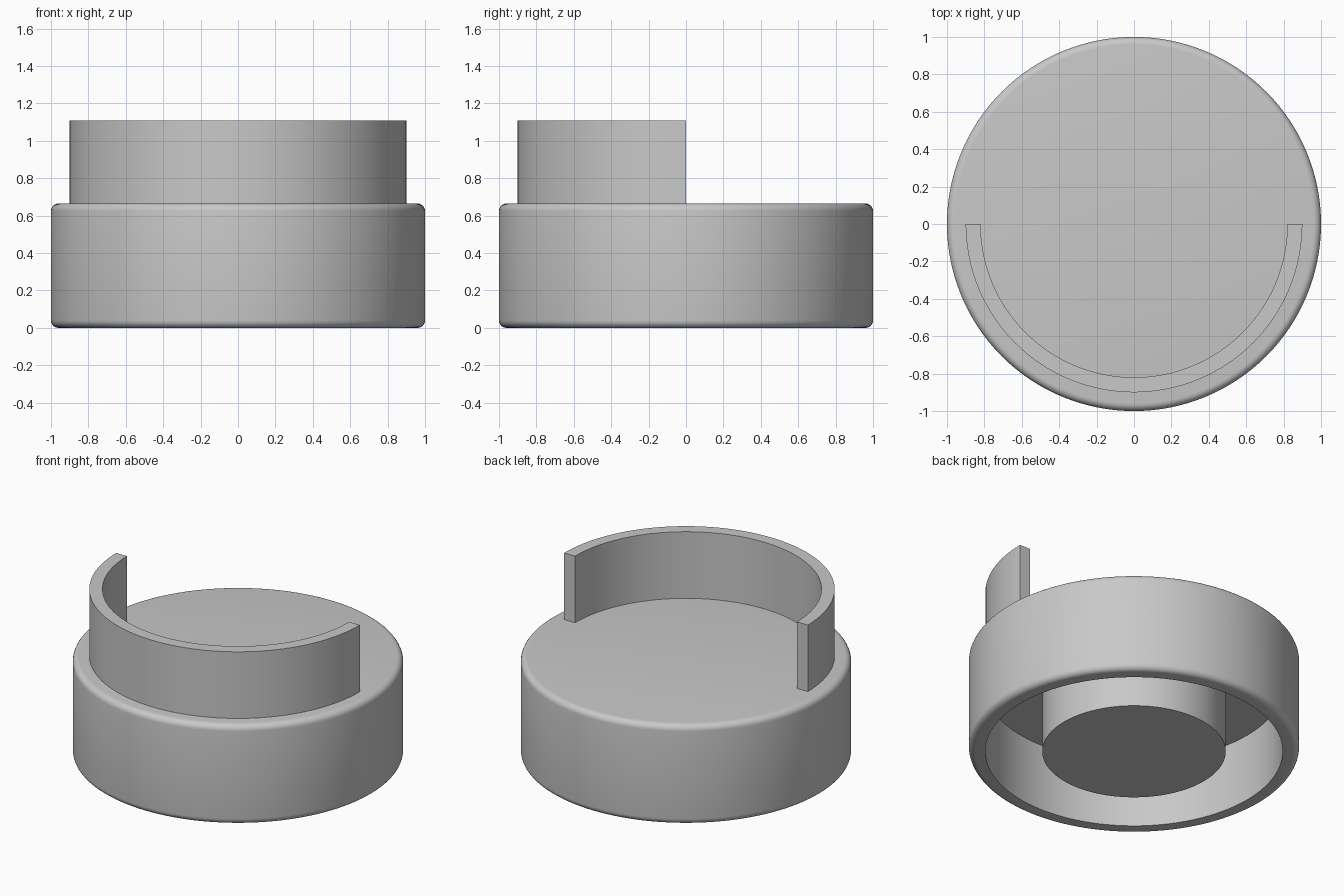
import bpy
import bmesh
from math import pi, sin, cos, radians
from mathutils import Matrix, Vector

cube = bpy.data.objects.get("Cube")
if cube:
    bpy.data.objects.remove(cube)

# Main dimensions
RADIUS, BASE_TOP, ROUND = 1.0, 0.665, 0.04
CAVITY_RADIUS, CAVITY_DEPTH, POST_RADIUS = 0.9, 0.45, 0.555
WALL_INNER, WALL_OUTER, WALL_TOP = 0.82, 0.9, 1.11

grey = bpy.data.materials.new("plain grey")
grey.use_nodes = True
colour = (0.58, 0.58, 0.58, 1)
grey.diffuse_color = colour
grey.node_tree.nodes["Principled BSDF"].inputs["Base Color"].default_value = colour


def lathe(name, profile, start, angle, steps, closed):
    """Spin an (r, z) profile about the z axis, capping a partial turn."""
    bm = bmesh.new()
    verts = [bm.verts.new(Matrix.Rotation(start, 3, 'Z') @ Vector((r, 0, z)))
             for r, z in profile]
    pairs = list(zip(verts, verts[1:]))
    if closed:
        pairs.append((verts[-1], verts[0]))
    edges = [bm.edges.new(p) for p in pairs]
    end = bmesh.ops.spin(bm, geom=verts + edges, cent=(0, 0, 0), axis=(0, 0, 1),
                         angle=angle, steps=steps)["geom_last"]
    if closed:
        bm.faces.new(verts)
        bmesh.ops.contextual_create(
            bm, geom=[e for e in end if isinstance(e, bmesh.types.BMEdge)])
    bmesh.ops.remove_doubles(bm, verts=bm.verts, dist=0.0001)
    bmesh.ops.recalc_face_normals(bm, faces=bm.faces)
    mesh = bpy.data.meshes.new(name)
    bm.to_mesh(mesh)
    bm.free()
    mesh.materials.append(grey)
    obj = bpy.data.objects.new(name, mesh)
    bpy.context.collection.objects.link(obj)
    bpy.ops.object.select_all(action='DESELECT')
    obj.select_set(True)
    bpy.context.view_layer.objects.active = obj
    bpy.ops.object.shade_smooth_by_angle(angle=radians(30))
    return obj


def corner(z, first):
    """Quarter round of the outer rim, starting at the given angle."""
    return [(RADIUS - ROUND + ROUND * cos(first + i * pi / 12),
             z + ROUND * sin(first + i * pi / 12)) for i in range(7)]


# Round base with an annular recess underneath around a central post
base_profile = [(0, 0), (POST_RADIUS, 0), (POST_RADIUS, CAVITY_DEPTH),
                (CAVITY_RADIUS, CAVITY_DEPTH), (CAVITY_RADIUS, 0)]
base_profile += corner(ROUND, -pi / 2) + corner(BASE_TOP - ROUND, 0)
base_profile.append((0, BASE_TOP))
lathe("round_base", base_profile, 0, 2 * pi, 128, False)

# Half-ring wall standing on the front half of the base
wall_profile = [(WALL_INNER, BASE_TOP), (WALL_OUTER, BASE_TOP),
                (WALL_OUTER, WALL_TOP), (WALL_INNER, WALL_TOP)]
lathe("front_wall", wall_profile, pi, pi, 64, True)
